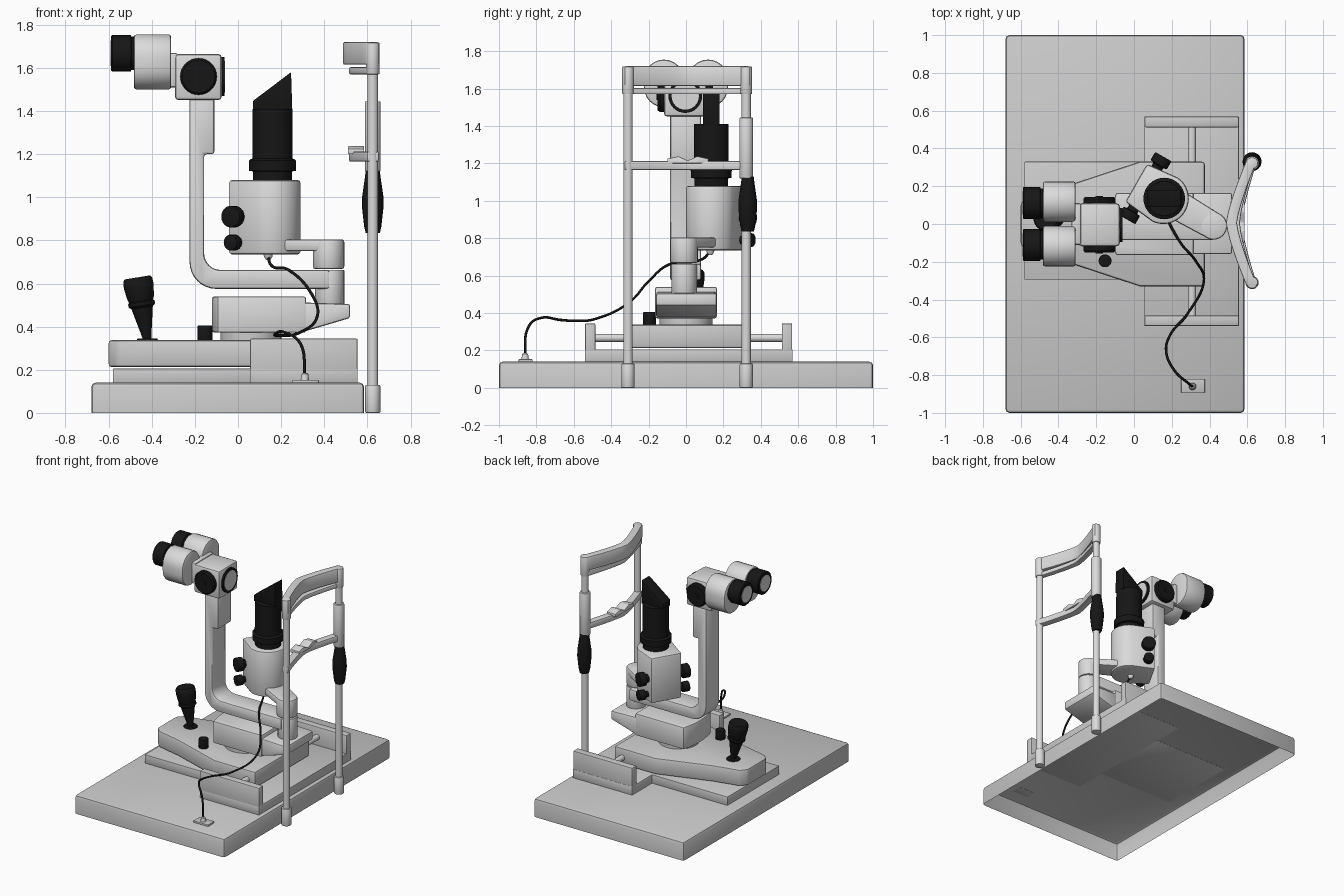
import bpy, bmesh, math
from mathutils import Vector

if "Cube" in bpy.data.objects:
    bpy.data.objects.remove(bpy.data.objects["Cube"])


def material(name, v):
    m = bpy.data.materials.new(name)
    m.diffuse_color = (v, v, v, 1)
    m.use_nodes = True
    m.node_tree.nodes["Principled BSDF"].inputs["Base Color"].default_value = m.diffuse_color
    return m


GREY = material("base grey", 0.60)
LIGHT = material("instrument light grey", 0.71)
BLACK = material("black plastic", 0.008)


def finish(name, bm, mat, bevel=0.0, segs=2, limit=35):
    bmesh.ops.recalc_face_normals(bm, faces=bm.faces)
    if bevel:
        es = [e for e in bm.edges if len(e.link_faces) == 2
              and e.calc_face_angle(0) > math.radians(limit)]
        bmesh.ops.bevel(bm, geom=es, offset=bevel, segments=segs, profile=0.5,
                        affect='EDGES', clamp_overlap=True)
    me = bpy.data.meshes.new(name)
    bm.to_mesh(me)
    bm.free()
    me.materials.append(mat)
    ob = bpy.data.objects.new(name, me)
    bpy.context.collection.objects.link(ob)
    bpy.ops.object.select_all(action='DESELECT')
    ob.select_set(True)
    bpy.context.view_layer.objects.active = ob
    bpy.ops.object.shade_smooth_by_angle(angle=math.radians(35))
    return ob


def prism(name, pts, axis, a, b, mat, bevel=0.0, segs=2):
    """Extrude a 2D outline: axis 'z' takes xy, 'y' takes xz, 'x' takes yz."""
    put = {'z': lambda p, t: (p[0], p[1], t),
           'y': lambda p, t: (p[0], t, p[1]),
           'x': lambda p, t: (t, p[0], p[1])}[axis]
    bm = bmesh.new()
    lo = [bm.verts.new(put(p, a)) for p in pts]
    hi = [bm.verts.new(put(p, b)) for p in pts]
    bm.faces.new(lo)
    bm.faces.new(hi)
    n = len(pts)
    for i in range(n):
        bm.faces.new((lo[i], lo[(i + 1) % n], hi[(i + 1) % n], hi[i]))
    return finish(name, bm, mat, bevel, segs)


def box(name, x0, x1, y0, y1, z0, z1, mat, bevel=0.0, segs=2):
    return prism(name, [(x0, y0), (x1, y0), (x1, y1), (x0, y1)], 'z', z0, z1, mat, bevel, segs)


def lathe(name, start, direction, profile, mat, bevel=0.0, n=32):
    """Turned part: profile is (radius, distance along direction)."""
    bm = bmesh.new()
    q = Vector((0, 0, 1)).rotation_difference(Vector(direction).normalized())
    rings = []
    for r, d in profile:
        rings.append([bm.verts.new(Vector(start) + q @ Vector(
            (r * math.cos(2 * math.pi * i / n), r * math.sin(2 * math.pi * i / n), d)))
            for i in range(n)])
    for u, v in zip(rings, rings[1:]):
        for i in range(n):
            bm.faces.new((u[i], u[(i + 1) % n], v[(i + 1) % n], v[i]))
    bm.faces.new(rings[0])
    bm.faces.new(rings[-1])
    return finish(name, bm, mat, bevel)


def arc(cx, cy, r, a0, a1, n=10):
    return [(cx + r * math.cos(math.radians(a0 + (a1 - a0) * i / n)),
             cy + r * math.sin(math.radians(a0 + (a1 - a0) * i / n))) for i in range(n + 1)]


# Table plate, open underneath
table = box("table_plate", -0.68, 0.585, -1, 1, 0, 0.14, GREY, 0.02)
bm = bmesh.new()
bm.from_mesh(table.data)
zmin = min(v.co.z for v in bm.verts)
low = [f for f in bm.faces if f.normal.z < -0.1]
for v in bm.verts:
    if v.co.z < 0.03:
        v.co.z = 0
bmesh.ops.delete(bm, geom=low, context='FACES')
bm.to_mesh(table.data)
bm.free()

# Slide base, side brackets and cross rod
box("slide_base", -0.58, 0.06, -0.295, 0.33, 0.138, 0.205, GREY, 0.004)
box("bracket_plate", 0.055, 0.555, -0.54, 0.57, 0.138, 0.205, GREY, 0.004)
for side, y in (("front", -0.54), ("back", 0.512)):
    box(side + "_bracket", 0.055, 0.555, y, y + 0.056, 0.14, 0.345, GREY, 0.008)
lathe("cross_rod", (0.307, -0.5, 0.267), (0, 1, 0), [(0.021, 0), (0.021, 1.03)], LIGHT)

# Carriage with joystick and locking knob
half = [(0.375, 0.33), (0.03, 0.33), (-0.365, 0.2), (-0.56, 0.155), (-0.6, 0.11)]
prism("carriage", half + [(x, -y) for x, y in reversed(half)], 'z', 0.212, 0.338, GREY, 0.015)
lathe("joystick_socket", (-0.42, 0.03, 0.336), (0, 0, 1), [(0.05, 0), (0.045, 0.01)], BLACK)
lathe("joystick", (-0.42, 0.03, 0.335), (-0.16, 0, 1),
      [(0.018, 0), (0.028, 0.05), (0.05, 0.155), (0.062, 0.165), (0.062, 0.18), (0.056, 0.185),
       (0.062, 0.2), (0.07, 0.255), (0.068, 0.285), (0.06, 0.297)], BLACK)
lathe("lock_knob", (-0.153, -0.195, 0.33), (0, 0, 1), [(0.034, 0), (0.034, 0.076)], BLACK, 0.005)

# Swivel block that carries both arms
lathe("swivel_disc", (0.06, 0, 0.33), (0, 0, 1), [(0.142, 0), (0.142, 0.05)], GREY)
curve = [(-0.12 + 0.9 * y * y, y) for y in (0.165, 0.12, 0.06, 0, -0.06, -0.12, -0.165)]
prism("swivel_block", curve + [(0.315, -0.165), (0.315, 0.165)], 'z', 0.372, 0.54, LIGHT, 0.01)
prism("swivel_nose", [(0.3, 0.375), (0.52, 0.44), (0.52, 0.505), (0.3, 0.512)],
      'y', -0.16, 0.165, LIGHT, 0.012)

# Hinge and microscope arm
lathe("hinge_lower", (0.425, -0.01, 0.5), (0, 0, 1), [(0.068, 0), (0.068, 0.163)], LIGHT, 0.004)
lathe("hinge_upper", (0.42, -0.01, 0.667), (0, 0, 1), [(0.073, 0), (0.073, 0.138)], LIGHT, 0.012)
arm = ([(-0.11, 1.47), (-0.225, 1.47)] + arc(-0.1, 0.7, 0.125, 180, 270, 8)
       + [(0.425, 0.575), (0.425, 0.663)] + arc(-0.08, 0.74, 0.077, 270, 180, 8)
       + [(-0.157, 1.2), (-0.11, 1.2)])
prism("microscope_arm", arm, 'y', -0.085, 0.08, LIGHT, 0.012)

# Microscope head with side dials and objective ring
box("microscope_head", -0.293, -0.075, -0.118, 0.11, 1.45, 1.665, LIGHT, 0.018)
for side, y, s in (("front", -0.115, -1), ("back", 0.107, 1)):
    lathe(side + "_dial", (-0.183, y, 1.56), (0, s, 0), [(0.085, 0), (0.085, 0.025), (0.076, 0.037)], BLACK)
    lathe(side + "_dial_grip", (-0.183, y + s * 0.036, 1.56), (0, s, 0), [(0.02, 0), (0.02, 0.006)], BLACK)
lathe("objective_ring", (-0.08, -0.004, 1.56), (1, 0, 0), [(0.09, 0), (0.09, 0.018)], BLACK)
lathe("objective_glass", (-0.066, -0.004, 1.56), (1, 0, 0), [(0.073, 0), (0.073, 0.006)], LIGHT)
box("eyepiece_mount", -0.33, -0.28, -0.11, 0.11, 1.51, 1.67, LIGHT, 0.01)

# Pair of eyepieces
for side, y in (("front", -0.118), ("back", 0.118)):
    body = arc(y, 1.648, 0.107, 0, 180, 12) + arc(y, 1.607, 0.107, 180, 360, 12)
    prism(side + "_eyepiece_body", body, 'x', -0.483, -0.31, LIGHT, 0.012)
    lathe(side + "_eyecup", (-0.475, y * 0.94, 1.668), (-1, 0, 0),
          [(0.078, 0), (0.078, 0.02), (0.085, 0.022), (0.085, 0.108), (0.08, 0.113)], BLACK)
    lathe(side + "_eye_lens", (-0.585, y * 0.94, 1.668), (-1, 0, 0), [(0.06, 0), (0.06, 0.006)], LIGHT)

# Lamp housing: round front, straight sides to a flat tail
cx, cy = 0.155, 0.135
d, nrm = Vector((-0.87, 0.5)), Vector((0.5, 0.87))
c = Vector((cx, cy))
tail = [tuple(c + d * 0.165 + nrm * s * 0.115) for s in (-1, 1)]
prism("lamp_housing", [*arc(cx, cy, 0.135, -115, 55, 24), tail[1], tail[0]],
      'z', 0.735, 1.08, LIGHT, 0.014)
for side, s in (("front", -1), ("back", 1)):
    for size, r, z in (("large", 0.05, 0.91), ("small", 0.037, 0.79)):
        p = c + d * 0.11 + nrm * s * 0.11
        lathe(f"{side}_{size}_lamp_knob", (p.x, p.y, z), (nrm.x * s, nrm.y * s, 0),
              [(r * 0.6, 0), (r * 0.6, 0.03), (r, 0.031), (r, 0.082)], BLACK, 0.006)

# Lamp support arm to the hinge
prism("lamp_arm", arc(0.42, -0.01, 0.072, -118, 62) + [(0.22, 0.2), (0.1, 0.08)],
      'z', 0.75, 0.805, LIGHT, 0.012)

# Lamp tube with a slanted prism holder on top
lathe("lamp_tube", (0.16, cy, 1.07), (0, 0, 1),
      [(0.09, 0), (0.09, 0.05), (0.108, 0.052), (0.11, 0.1), (0.1, 0.107),
       (0.093, 0.109), (0.092, 0.34)], BLACK, n=40)
prism("prism_holder", [(0.068, 1.4), (0.252, 1.4), (0.246, 1.58), (0.07, 1.447)],
      'y', cy - 0.045, cy + 0.045, BLACK, 0.004)

# Head frame posts
for side, y in (("front", -0.31), ("back", 0.322)):
    lathe(side + "_post_foot", (0.625, y, 0.0), (0, 0, 1), [(0.035, 0), (0.035, 0.13)], LIGHT, 0.005)
    lathe(side + "_post", (0.625, y, 0.01), (0, 0, 1), [(0.025, 0), (0.025, 1.6)], LIGHT)
    lathe(side + "_post_cap", (0.625, y, 1.57), (0, 0, 1), [(0.031, 0), (0.031, 0.148)], LIGHT, 0.005)
lathe("post_sleeve", (0.625, 0.322, 1.12), (0, 0, 1), [(0.037, 0), (0.037, 0.325)], LIGHT, 0.006)
lathe("hand_grip", (0.625, 0.33, 0.835), (0, 0, 1),
      [(0.033, 0), (0.04, 0.03), (0.05, 0.12), (0.049, 0.17), (0.036, 0.26), (0.032, 0.295)], BLACK)


# Curved bands between the posts
def band(name, x_mid, x_end, thick, z0, z1):
    ys = [-0.335 + 0.67 * i / 14 for i in range(15)]
    xs = [x_mid + (x_end - x_mid) * abs(y / 0.335) ** 1.3 for y in ys]
    pts = [(x, y + 0.006) for x, y in zip(xs, ys)]
    pts += [(x + thick, y + 0.006) for x, y in reversed(list(zip(xs, ys)))]
    prism(name, pts, 'z', z0, z1, LIGHT, 0.007)


band("forehead_band", 0.487, 0.597, 0.058, 1.615, 1.72)
band("forehead_bar", 0.515, 0.6, 0.045, 1.57, 1.603)
band("chin_band", 0.515, 0.6, 0.055, 1.165, 1.212)
prism("chin_cup", [(-0.1, 1.2), (0.12, 1.2), (0.12, 1.225), (0.06, 1.238), (0.01, 1.215),
                   (-0.04, 1.238), (-0.1, 1.225)], 'x', 0.51, 0.585, LIGHT, 0.004)

# Power cable with plugs and outlet plate
path = [(.14, .13, .73), (.15, .09, .69), (.24, -.09, .66), (.33, -.2, .57), (.37, -.3, .46),
        (.28, -.48, .37), (.19, -.59, .358), (.17, -.67, .363), (.21, -.77, .375),
        (.29, -.845, .32), (.31, -.86, .16)]
cu = bpy.data.curves.new("power_cable", 'CURVE')
cu.dimensions = '3D'
cu.bevel_depth = 0.007
cu.bevel_resolution = 2
sp = cu.splines.new('BEZIER')
sp.bezier_points.add(len(path) - 1)
for bp, p in zip(sp.bezier_points, path):
    bp.co = p
    bp.handle_left_type = bp.handle_right_type = 'AUTO'
cu.materials.append(BLACK)
bpy.context.collection.objects.link(bpy.data.objects.new("power_cable", cu))
lathe("lamp_plug", (0.14, 0.13, 0.74), (0, 0, -1), [(0.022, 0), (0.02, 0.015), (0.01, 0.03)], LIGHT, n=16)
lathe("outlet_plug", (0.31, -0.86, 0.15), (0, 0, 1), [(0.02, 0), (0.016, 0.03), (0.01, 0.035)], LIGHT, n=16)
box("outlet_plate", 0.25, 0.375, -0.895, -0.82, 0.138, 0.153, GREY, 0.003)
